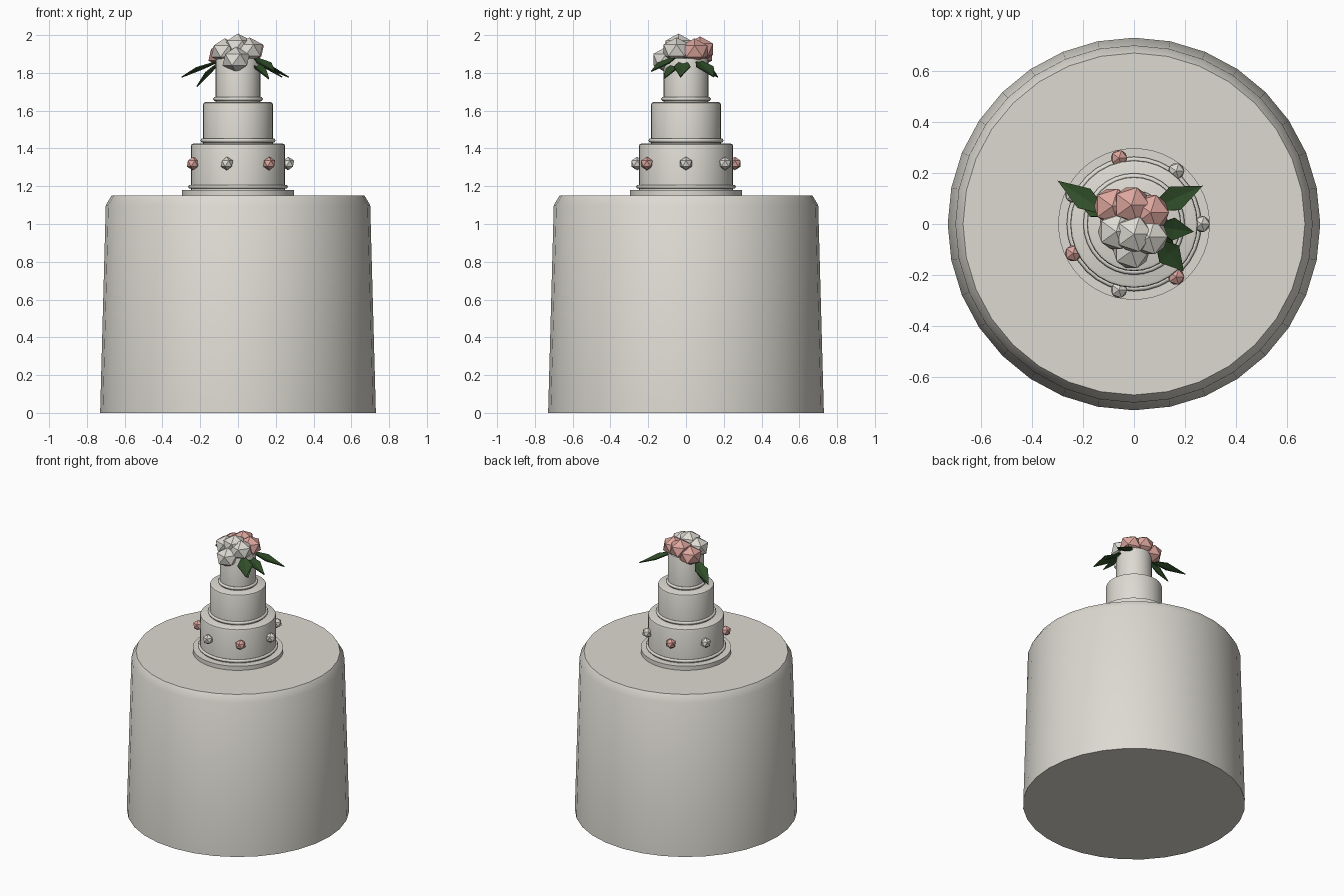
import bpy, bmesh, math
from mathutils import Vector

cube = bpy.data.objects.get("Cube")
if cube:
    bpy.data.objects.remove(cube, do_unlink=True)


def material(name, rgb):
    m = bpy.data.materials.new(name)
    m.use_nodes = True
    m.diffuse_color = (*rgb, 1)
    bsdf = next(n for n in m.node_tree.nodes if n.type == 'BSDF_PRINCIPLED')
    bsdf.inputs["Base Color"].default_value = (*rgb, 1)
    return m


IVORY = material("ivory", (0.72, 0.70, 0.64))
PINK = material("blush pink", (0.72, 0.38, 0.34))
GREEN = material("leaf green", (0.03, 0.075, 0.022))


def finish(bm, name, mat, smooth=False):
    bmesh.ops.recalc_face_normals(bm, faces=bm.faces[:])
    mesh = bpy.data.meshes.new(name)
    bm.to_mesh(mesh)
    bm.free()
    mesh.materials.append(mat)
    obj = bpy.data.objects.new(name, mesh)
    bpy.context.collection.objects.link(obj)
    if smooth:
        bpy.ops.object.select_all(action='DESELECT')
        obj.select_set(True)
        bpy.context.view_layer.objects.active = obj
        bpy.ops.object.shade_smooth_by_angle(angle=math.radians(35))
    return obj


def lathe(name, profile, mat, seg=32):
    """Closed solid turned around z from (radius, height) points."""
    bm = bmesh.new()
    rings = [[bm.verts.new((r * math.sin(math.tau * i / seg), r * math.cos(math.tau * i / seg), z))
              for i in range(seg)] for r, z in profile]
    for low, high in zip(rings, rings[1:]):
        for i in range(seg):
            j = (i + 1) % seg
            bm.faces.new((low[i], low[j], high[j], high[i]))
    bm.faces.new(rings[0])
    bm.faces.new(rings[-1])
    return finish(bm, name, mat, True)


def blossom(name, centre, size, mat, squash=1.0):
    """Faceted flower ball."""
    bm = bmesh.new()
    bmesh.ops.create_icosphere(bm, subdivisions=1, radius=size)
    for v in bm.verts:
        v.co.z *= squash
        v.co += Vector(centre)
    return finish(bm, name, mat)


def leaf(name, base, tip, width):
    """Thin pointed leaf, lightly folded along its midrib."""
    base, tip = Vector(base), Vector(tip)
    along = tip - base
    side = along.cross(Vector((0, 0, 1))).normalized() * width / 2
    up = side.cross(along).normalized()
    bm = bmesh.new()
    top, under = [], []
    for t, w, lift in ((0, 0, 0), (0.5, 1, 0.006), (1, 0, 0), (0.5, -1, 0.006), (0.5, 0, -0.004)):
        p = base + along * t + side * w + up * lift
        top.append(bm.verts.new(p))
        under.append(bm.verts.new(p - up * 0.006))
    for i in range(4):
        j = (i + 1) % 4
        bm.faces.new((top[i], top[j], top[4]))
        bm.faces.new((under[j], under[i], under[4]))
        bm.faces.new((top[i], under[i], under[j], top[j]))
    return finish(bm, name, GREEN)


# Cloth-covered round table and cake board
lathe("table_cloth", [(0.73, 0), (0.70, 1.10), (0.67, 1.15)], IVORY)
lathe("cake_board", [(0.297, 1.15), (0.297, 1.18)], IVORY, 48)

# Three tiers, each with a bevelled top and a piped ring at its foot
for name, r, z0, z1 in (("bottom", 0.25, 1.18, 1.425),
                        ("middle", 0.185, 1.425, 1.645),
                        ("top", 0.118, 1.645, 1.88)):
    lathe(name + "_tier", [(r, z0), (r, z1 - 0.012), (r - 0.003, z1 - 0.004), (r - 0.012, z1)], IVORY)
    bm = bmesh.new()
    loops = [[bm.verts.new(((r + 0.003 + 0.011 * math.cos(b)) * math.cos(a),
                            (r + 0.003 + 0.011 * math.cos(b)) * math.sin(a),
                            z0 + 0.017 + 0.011 * math.sin(b)))
              for b in (math.tau * k / 6 for k in range(6))]
             for a in (math.tau * i / 32 for i in range(32))]
    for i, loop in enumerate(loops):
        after = loops[(i + 1) % 32]
        for k in range(6):
            n = (k + 1) % 6
            bm.faces.new((loop[k], after[k], after[n], loop[n]))
    finish(bm, name + "_tier_piping", IVORY).data.shade_smooth()

# Seven small flowers around the bottom tier
for i in range(7):
    a = -math.tau * i / 7
    blossom(f"side_flower_{i + 1}", (0.265 * math.cos(a), 0.265 * math.sin(a), 1.32),
            0.036, PINK if i % 2 else IVORY)

# Flower bunch on top
whites = [(-0.01, -0.105, 1.87), (0.06, -0.05, 1.92), (-0.07, -0.03, 1.915), (0, -0.04, 1.94)]
pinks = [(-0.085, 0.07, 1.895), (-0.01, 0.075, 1.925), (0.065, 0.045, 1.915)]
for label, mat, spots in (("white", IVORY, whites), ("pink", PINK, pinks)):
    for i, p in enumerate(spots):
        blossom(f"{label}_top_flower_{i + 1}", p, 0.08, mat, 0.85)

# Drooping leaves under the bunch
leaves = [((-0.09, 0.03, 1.87), (-0.30, 0.17, 1.78), 0.09),
          ((-0.09, 0.03, 1.87), (-0.22, 0.09, 1.73), 0.07),
          ((0.05, 0.05, 1.88), (0.27, 0.15, 1.78), 0.10),
          ((0.07, -0.01, 1.88), (0.235, -0.03, 1.78), 0.09),
          ((0.08, -0.05, 1.89), (0.195, -0.185, 1.81), 0.10),
          ((0.07, -0.03, 1.87), (0.165, -0.12, 1.77), 0.08)]
for i, (base, tip, width) in enumerate(leaves):
    leaf(f"leaf_{i + 1}", base, tip, width)
